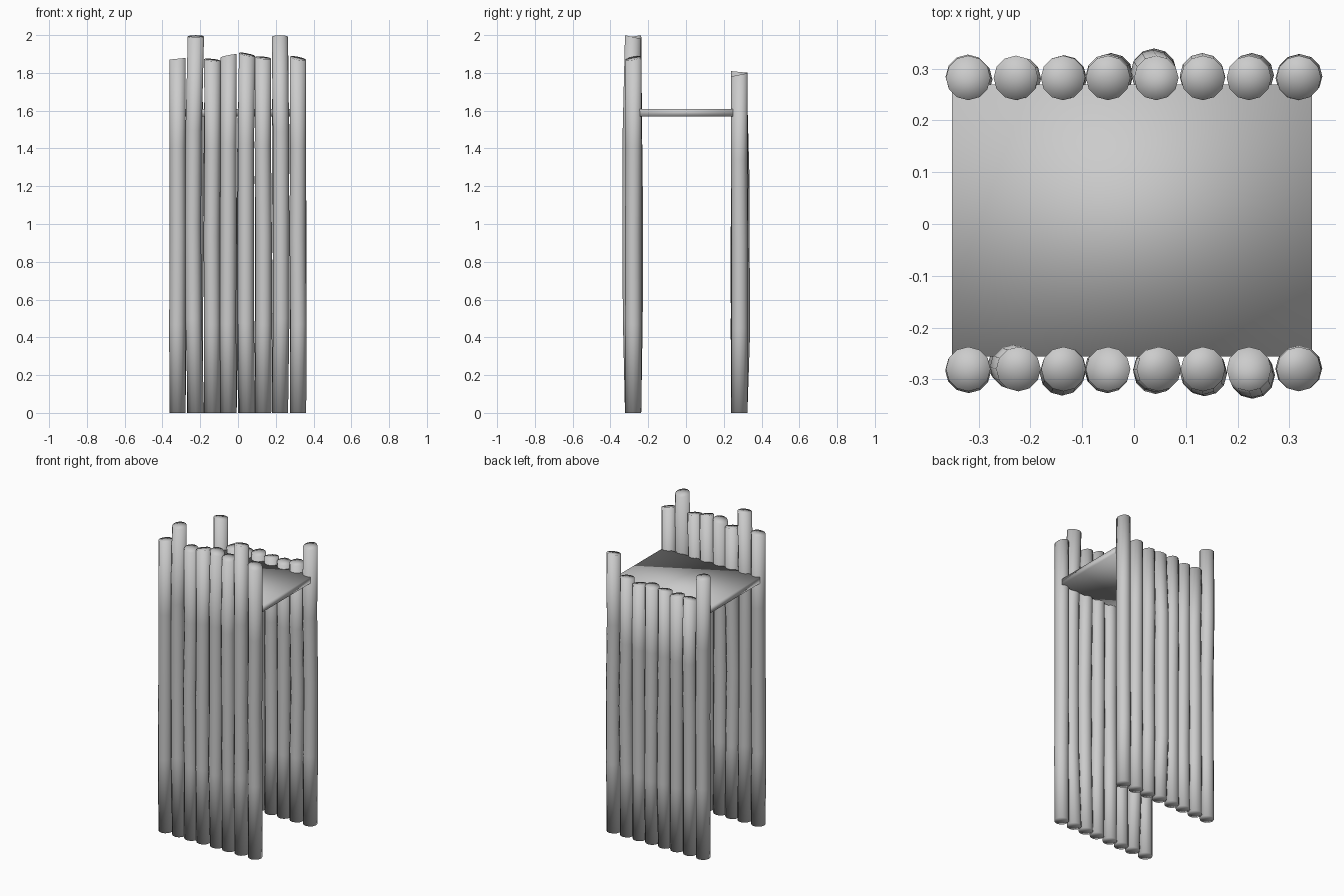
import bpy, bmesh, math, random
from mathutils import Vector

cube = bpy.data.objects.get("Cube")
if cube:
    bpy.data.objects.remove(cube)
random.seed(7)

RADIUS, SIDES, SEGMENTS = 0.043, 12, 4

grey = bpy.data.materials.new("plain_grey")
grey.use_nodes = True
grey.diffuse_color = (0.6, 0.6, 0.6, 1)
grey.node_tree.nodes["Principled BSDF"].inputs["Base Color"].default_value = (0.6, 0.6, 0.6, 1)


def finish(bm, name):
    bmesh.ops.recalc_face_normals(bm, faces=bm.faces)
    mesh = bpy.data.meshes.new(name)
    bm.to_mesh(mesh)
    bm.free()
    mesh.materials.append(grey)
    mesh.shade_smooth()
    obj = bpy.data.objects.new(name, mesh)
    bpy.context.collection.objects.link(obj)
    return obj


def log(name, x, y, height, slant=(0, 0), bow=(0, 0)):
    """Slightly crooked upright log with a slanted top cut."""
    bm = bmesh.new()
    rings = []
    for level in range(SEGMENTS + 1):
        t = level / SEGMENTS
        middle = 0 < level < SEGMENTS
        bend = math.sin(math.pi * t)
        cx = x + (bow[0] * bend + random.uniform(-0.004, 0.004) if middle else 0)
        cy = y + (bow[1] * bend + random.uniform(-0.004, 0.004) if middle else 0)
        ring = []
        for i in range(SIDES):
            a = math.tau * i / SIDES
            dx, dy = RADIUS * math.cos(a), RADIUS * math.sin(a)
            cut = slant[0] * dx + slant[1] * dy if level == SEGMENTS else 0
            ring.append(bm.verts.new((cx + dx, cy + dy, height * t + cut)))
        rings.append(ring)
    for low, high in zip(rings, rings[1:]):
        for i in range(SIDES):
            j = (i + 1) % SIDES
            bm.faces.new((low[i], low[j], high[j], high[i]))
    # End caps fan out from a centre point
    for ring, z in ((rings[0], 0), (rings[-1], height)):
        centre = bm.verts.new((x, y, z))
        for i in range(SIDES):
            bm.faces.new((centre, ring[i], ring[(i + 1) % SIDES]))
    return finish(bm, name)


# Front wall: x, height, slant of the cut, bow of the trunk
front = [
    (-0.32, 1.875, (0.1, 0), (0, 0)),
    (-0.223, 1.993, (0, 0.15), (-0.012, 0.011)),
    (-0.136, 1.868, (-0.1, 0.15), (0, -0.006)),
    (-0.05, 1.89, (0.2, -0.1), (-0.005, 0)),
    (0.048, 1.897, (-0.2, 0.15), (-0.005, -0.003)),
    (0.133, 1.88, (-0.1, 0.15), (0.003, -0.006)),
    (0.222, 1.99, (0, -0.22), (0.008, -0.015)),
    (0.318, 1.877, (-0.2, 0.2), (0, 0)),
]
# Back wall: tall corner logs, short logs between them
back = [
    (-0.32, 1.805, (0, -0.1), (0, 0)),
    (-0.228, 1.64, (0.1, 0.1), (0.005, -0.003)),
    (-0.137, 1.64, (-0.1, 0), (0, 0)),
    (-0.05, 1.65, (0, 0.15), (0.004, 0.002)),
    (0.043, 1.65, (0.1, -0.1), (-0.008, 0.014)),
    (0.133, 1.64, (-0.1, 0.1), (0.003, 0.004)),
    (0.222, 1.66, (0, 0.1), (0.006, 0.002)),
    (0.318, 1.79, (0, 0.2), (0, 0)),
]
for side, y, row in (("front", -0.28, front), ("back", 0.282, back)):
    for n, (x, height, slant, bow) in enumerate(row, 1):
        log(f"{side}_log_{n}", x, y, height, slant, bow)

# Walkway platform between the two walls
bm = bmesh.new()
bmesh.ops.create_cube(bm, size=1)
bmesh.ops.scale(bm, vec=Vector((0.695, 0.525, 0.04)), verts=bm.verts)
bmesh.ops.translate(bm, vec=Vector((-0.004, 0.007, 1.59)), verts=bm.verts)
finish(bm, "platform")
